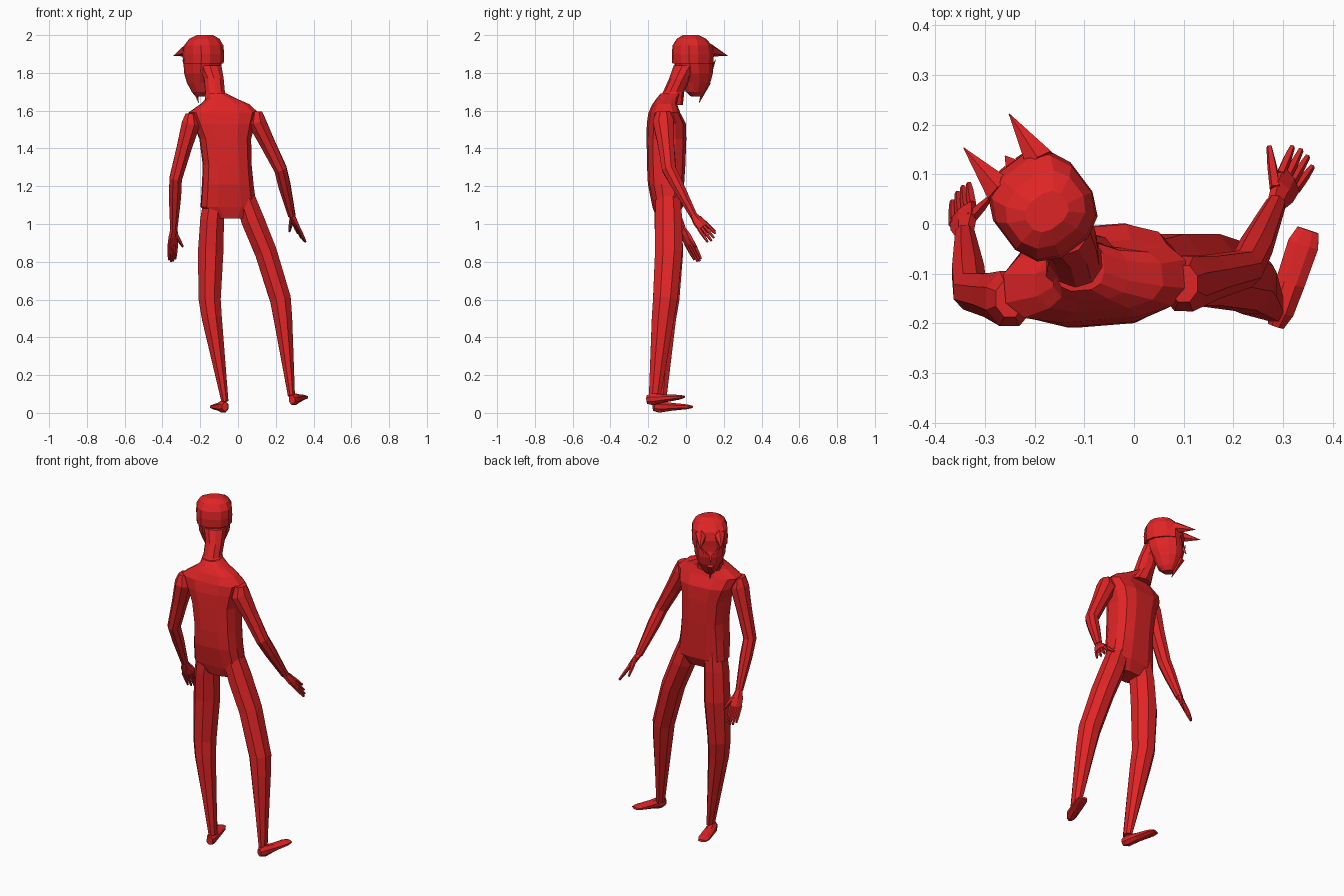
import bpy, math
from mathutils import Vector

if "Cube" in bpy.data.objects:
    bpy.data.objects.remove(bpy.data.objects["Cube"])

red = bpy.data.materials.new("devil_red")
red.diffuse_color = (0.74, 0.018, 0.019, 1)
red.use_nodes = True
red.node_tree.nodes["Principled BSDF"].inputs["Base Color"].default_value = red.diffuse_color


def make(name, verts, faces):
    me = bpy.data.meshes.new(name)
    me.from_pydata(verts, [], faces)
    me.materials.append(red)
    ob = bpy.data.objects.new(name, me)
    bpy.context.collection.objects.link(ob)
    return ob


def skin(name, rings):
    """Join closed rings of equal size into a capped skin."""
    n = len(rings[0])
    verts = [v for r in rings for v in r]
    faces = [(k * n + i, k * n + (i + 1) % n, (k + 1) * n + (i + 1) % n, (k + 1) * n + i)
             for k in range(len(rings) - 1) for i in range(n)]
    faces += [tuple(reversed(range(n))), tuple(range(len(verts) - n, len(verts)))]
    return make(name, verts, faces)


def limb(name, path, wide=(1, 0, 0), n=8, level=False):
    """Loft ellipses (centre, half width, half depth) along a path."""
    pts = [Vector(p[0]) for p in path]
    rings = []
    for k, (c, a, b) in enumerate(path):
        t = (pts[min(k + 1, len(pts) - 1)] - pts[max(k - 1, 0)]).normalized()
        if level:
            t = Vector((0, 0, 1 if t.z > 0 else -1))
        u = Vector(wide)
        u = (u - t * u.dot(t)).normalized()
        v = t.cross(u)
        rings.append([pts[k] + u * a * math.cos(s) + v * b * math.sin(s)
                      for s in (2 * math.pi * (i + .5) / n for i in range(n))])
    return skin(name, rings)


def spike(name, base, tip, r, n=5):
    limb(name, [(base, r, r), (tip, .001, .001)], (.8, .6, 0), n)


# Torso: rings of z, left, right, back, front, slightly turned
def torso_ring(z, x0, x1, y0, y1, yaw=.08, n=12):
    cx, cy, ring = (x0 + x1) / 2, (y0 + y1) / 2, []
    for i in range(n):
        s = 2 * math.pi * (i + .5) / n
        c, q = math.cos(s), math.sin(s)
        px = math.copysign(abs(c) ** .65, c) * (x1 - x0) / 2
        py = math.copysign(abs(q) ** .75, q) * (y1 - y0) / 2
        ring.append(Vector((cx + px * math.cos(yaw) - py * math.sin(yaw),
                            cy + px * math.sin(yaw) + py * math.cos(yaw), z)))
    return ring


skin("torso", [torso_ring(*r) for r in (
    (1.03, -.12, .04, -.155, -.05), (1.09, -.2, .1, -.175, -.02),
    (1.21, -.192, .083, -.2, -.012), (1.31, -.187, .073, -.205, -.005),
    (1.45, -.205, .07, -.207, 0), (1.53, -.24, .09, -.205, -.003),
    (1.59, -.265, .11, -.195, -.035), (1.635, -.2, .06, -.175, -.05),
    (1.665, -.165, -.01, -.155, -.045), (1.69, -.16, -.06, -.135, -.03))])

# Neck
limb("neck", [((-.105, -.09, 1.63), .08, .07), ((-.122, -.065, 1.70), .052, .058),
              ((-.128, -.035, 1.77), .054, .055), ((-.15, 0, 1.84), .065, .065)],
     (.8, .6, 0), 10, True)


# Head: turned frame, d forward along the gaze, w sideways
def hp(d, w, z):
    return Vector((-.6 * d + .8 * (w - .125), .8 * d + .6 * (w - .125), z))


def head_ring(z, d0, d1, hw, n=12):
    ring = []
    for i in range(n):
        s = 2 * math.pi * (i + .5) / n
        c, q = math.cos(s), math.sin(s)
        w = math.copysign(abs(c) ** .8, c) * hw
        d = (d0 + d1) / 2 + math.copysign(abs(q) ** .8, q) * (d1 - d0) / 2
        ring.append(hp(d, w, z))
    return ring


skin("head", [head_ring(*r) for r in (
    (1.675, .135, .19, .025), (1.70, .105, .21, .045), (1.75, .085, .235, .068),
    (1.80, .055, .247, .085), (1.865, .04, .247, .092))])
skin("skull_cap", [head_ring(*r) for r in (
    (1.85, .033, .245, .098), (1.90, .03, .248, .1), (1.945, .036, .235, .097),
    (1.98, .06, .2, .08), (2.0, .09, .16, .045))])

# Horns, nose, brows and pointed beard
for side in (-1, 1):
    spike("horn", hp(.215, side * .05, 1.92), hp(.328, side * .057, 1.89), .034, 6)
    spike("brow", hp(.24, side * .02, 1.81), hp(.245, side * .06, 1.87), .012, 4)
spike("nose", hp(.235, 0, 1.83), hp(.265, 0, 1.775), .018, 4)
spike("beard", hp(.232, 0, 1.75), hp(.18, 0, 1.64), .022, 5)


# Arms with hands
def hand(side, wrist, index, pinky, thumb):
    W, I, P, T = (Vector(p) for p in (wrist, index, pinky, thumb))
    across = P - I
    k = W.lerp((I + P) / 2, .52)
    limb(side + "_palm", [(W, .02, .017), (W.lerp(k, .5), .034, .016), (k, .037, .012)],
         across, 6)
    for i in range(4):
        f = i / 3
        tip = I.lerp(P, f) + (k - W).normalized() * (.012 if i in (1, 2) else 0)
        root = k + across.normalized() * (f - .5) * .055 - (k - W) * .1
        limb(side + "_finger", [(root, .01, .01), (root.lerp(tip, .6), .009, .009),
                                (tip, .006, .006)], across, 5)
    root = W.lerp(k, .4) - across.normalized() * .02
    limb(side + "_thumb", [(root, .014, .012), (root.lerp(T, .55), .011, .01),
                           (T, .006, .006)], across, 5)


def arm(side, s, e, w):
    S, E, W = Vector(s), Vector(e), Vector(w)
    limb(side + "_arm", [(S + Vector((0, 0, .055)), .03, .04), (S, .052, .06),
                         (S.lerp(E, .45), .043, .047), (E, .036, .04),
                         (E.lerp(W, .35), .035, .035), (W, .021, .021)], (1, 0, 0), 8)


arm("left", (-.25, -.15, 1.53), (-.33, -.135, 1.24), (-.34, -.02, .975))
hand("left", (-.34, -.02, .975), (-.332, .08, .815), (-.365, .045, .81), (-.292, .05, .88))
arm("right", (.1, -.12, 1.54), (.225, -.09, 1.29), (.285, .04, 1.045))
hand("right", (.285, .04, 1.045), (.318, .155, .95), (.358, .115, .905), (.272, .155, .96))

# Legs
limb("left_leg", [((-.125, -.1, 1.13), .062, .07), ((-.137, -.095, 1.02), .068, .078),
                  ((-.145, -.088, .85), .073, .079), ((-.15, -.1, .6), .063, .07),
                  ((-.138, -.112, .5), .057, .064), ((-.069, -.137, .06), .02, .034)])
limb("right_leg", [((.04, -.095, 1.13), .058, .07), ((.078, -.092, 1.02), .066, .078),
                   ((.148, -.092, .85), .063, .078), ((.225, -.11, .6), .06, .07),
                   ((.238, -.122, .5), .053, .064), ((.283, -.165, .09), .02, .034)])


# Feet: wedge from heel to toe
def foot(side, heel, toe):
    H, T = Vector(heel), Vector(toe)
    limb(side + "_foot", [(H, .018, .024), (H.lerp(T, .15), .029, .034),
                          (H.lerp(T, .45), .032, .023), (H.lerp(T, .85), .034, .014),
                          (T, .024, .007)], (1, -.3, 0), 8)


foot("left", (-.068, -.172, .033), (-.128, .03, .032))
foot("right", (.285, -.205, .07), (.35, -.012, .085))
